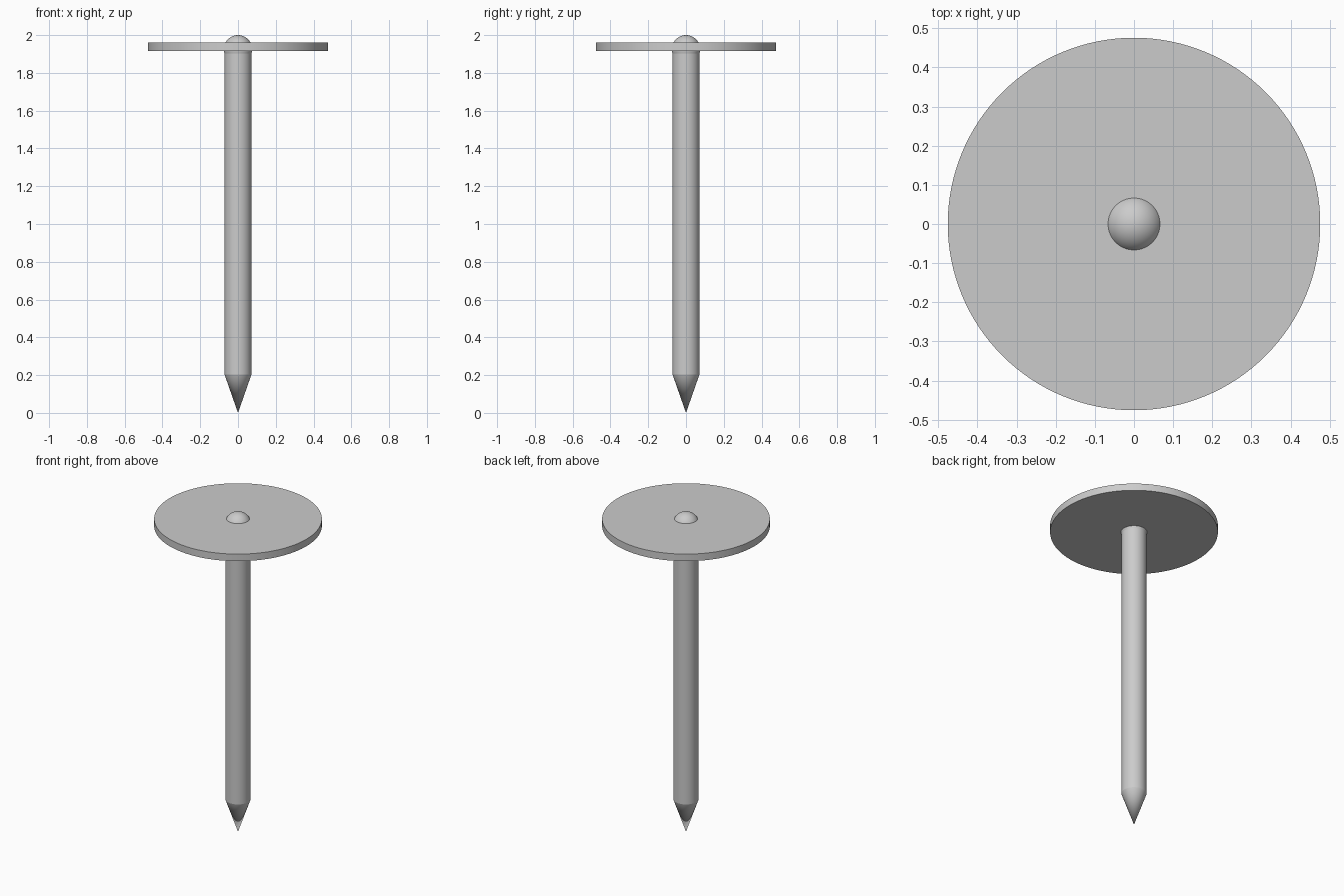
import bpy, math

if "Cube" in bpy.data.objects:
    bpy.data.objects.remove(bpy.data.objects["Cube"])

def finish(ob, name):
    ob.name = name
    bpy.ops.object.shade_smooth_by_angle(angle=math.radians(20))

def cone(name, r_bottom, r_top, z0, z1, sides):
    bpy.ops.mesh.primitive_cone_add(vertices=sides, radius1=r_bottom, radius2=r_top,
                                    depth=z1 - z0, location=(0, 0, (z0 + z1) / 2))
    finish(bpy.context.object, name)

# Pointed tip
cone("tip", 0.0, 0.0715, 0.0, 0.204, 64)
# Straight shank
cone("shank", 0.0715, 0.0715, 0.204, 1.925, 64)
# Wide thin washer
cone("disc", 0.476, 0.476, 1.916, 1.96, 128)
# Round head poking through the disc
bpy.ops.mesh.primitive_uv_sphere_add(segments=64, ring_count=32, radius=0.075,
                                     location=(0, 0, 1.925))
finish(bpy.context.object, "round_head")
